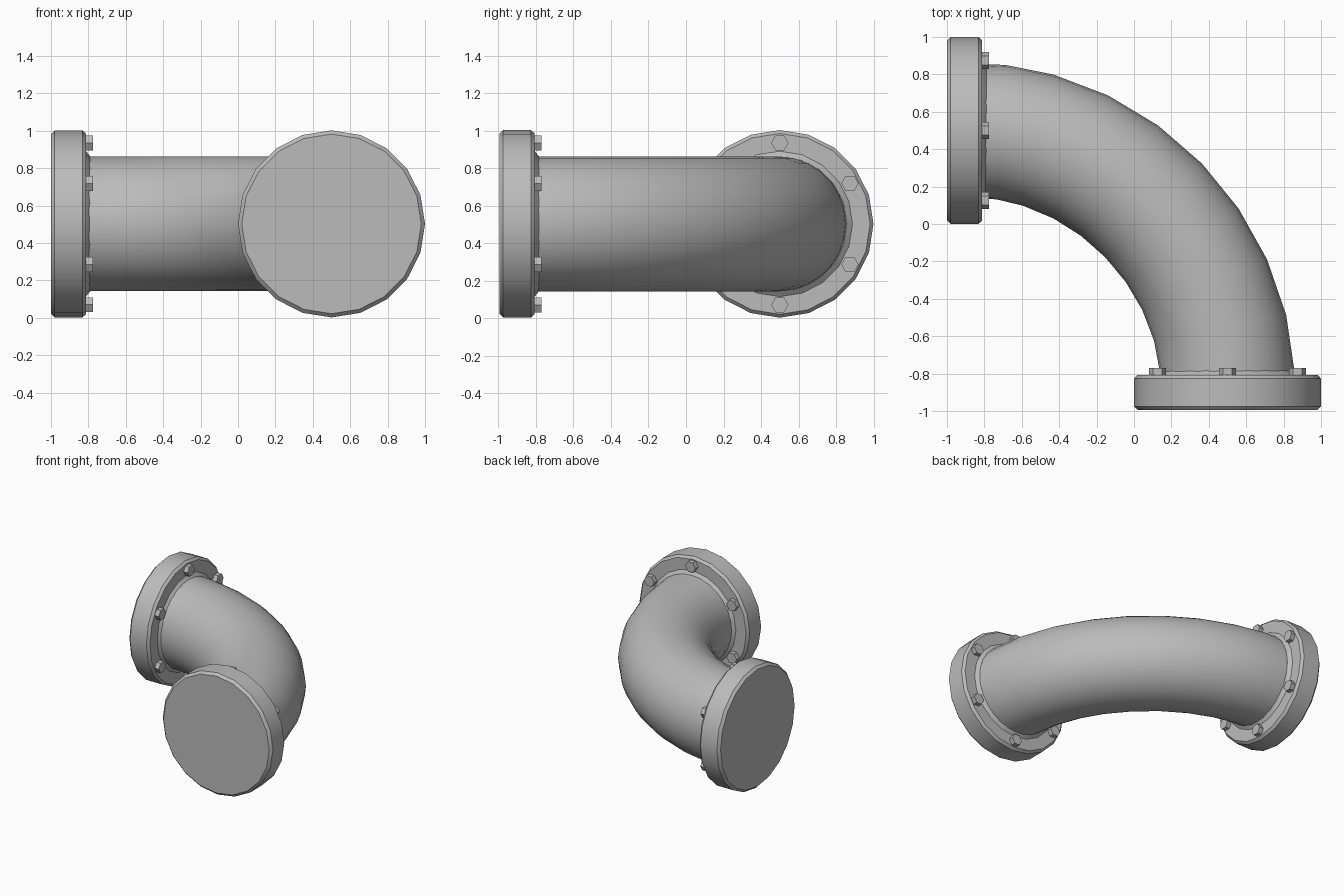
import bpy, bmesh
from math import sin, cos, pi, radians
from mathutils import Matrix, Vector

if "Cube" in bpy.data.objects:
    bpy.data.objects.remove(bpy.data.objects["Cube"])

steel = bpy.data.materials.new("grey steel")
steel.use_nodes = True
steel.diffuse_color = (0.5, 0.5, 0.5, 1)
steel.node_tree.nodes["Principled BSDF"].inputs["Base Color"].default_value = (0.5, 0.5, 0.5, 1)

MID_Z = 0.502
PIPE_R = 0.36


def skin(name, rings, smooth=True):
    """Join equal rings of points into a closed solid with flat ends."""
    bm = bmesh.new()
    loops = [[bm.verts.new(p) for p in ring] for ring in rings]
    n = len(loops[0])
    for a, b in zip(loops, loops[1:]):
        for i in range(n):
            j = (i + 1) % n
            bm.faces.new((a[i], a[j], b[j], b[i]))
    bm.faces.new(loops[0][::-1])
    bm.faces.new(loops[-1])
    bmesh.ops.recalc_face_normals(bm, faces=bm.faces)
    mesh = bpy.data.meshes.new(name)
    bm.to_mesh(mesh)
    bm.free()
    mesh.materials.append(steel)
    obj = bpy.data.objects.new(name, mesh)
    bpy.context.collection.objects.link(obj)
    if smooth:
        bpy.ops.object.select_all(action='DESELECT')
        obj.select_set(True)
        bpy.context.view_layer.objects.active = obj
        bpy.ops.object.shade_smooth_by_angle(angle=radians(30))
    return obj


def lathe(name, profile, sides, frame, offset=(0, 0), smooth=True):
    """Turn (radius, height) pairs about the frame's local z axis."""
    rings = []
    for r, h in profile:
        turns = [2 * pi * i / sides for i in range(sides)]
        rings.append([frame @ Vector((offset[0] + r * cos(t), offset[1] + r * sin(t), h))
                      for t in turns])
    return skin(name, rings, smooth)


def frame_along(axis, origin):
    """Frame with local z along axis and local y pointing up."""
    up = Vector((0, 0, 1))
    side = up.cross(axis)
    m = Matrix((side, up, axis)).transposed().to_4x4()
    m.translation = origin
    return m


# Curved pipe: rings along a bend, with both ends running into the flanges
path = [(Vector((0.5, -0.9, MID_Z)), 0)]
for deg in [11 * k for k in range(8)] + [86]:
    a = radians(deg)
    r = 1.3 - 0.043 * sin(2 * a)
    path.append((Vector((-0.8 + r * cos(a), -0.8 + r * sin(a), MID_Z)), a))
path.append((Vector((-0.9, 0.5, MID_Z)), pi / 2))

rings = []
for centre, a in path:
    out = Vector((cos(a), sin(a), 0))
    up = Vector((0, 0, 1))
    rings.append([centre + PIPE_R * (out * cos(t) + up * sin(t))
                  for t in (2 * pi * i / 28 for i in range(28))])
skin("elbow_pipe", rings)

# Flanges with chamfered rims, a sloped collar and six hexagonal bolts each
flange_profile = [(0.48, 0), (0.5, 0.02), (0.5, 0.168), (0.482, 0.188),
                  (0.388, 0.188), (0.358, 0.212)]
ends = {
    "left_end": frame_along(Vector((0, 1, 0)), (0.5, -0.995, MID_Z)),
    "right_end": frame_along(Vector((1, 0, 0)), (-1, 0.5, MID_Z)),
}
for end, frame in ends.items():
    lathe(end + "_flange", flange_profile, 20, frame)
    for k in range(6):
        a = radians(30 + 60 * k)
        spot = (0.432 * cos(a), 0.432 * sin(a))
        lathe(f"{end}_bolt_{k + 1}", [(0.046, 0.17), (0.046, 0.225)], 6, frame, spot, False)
